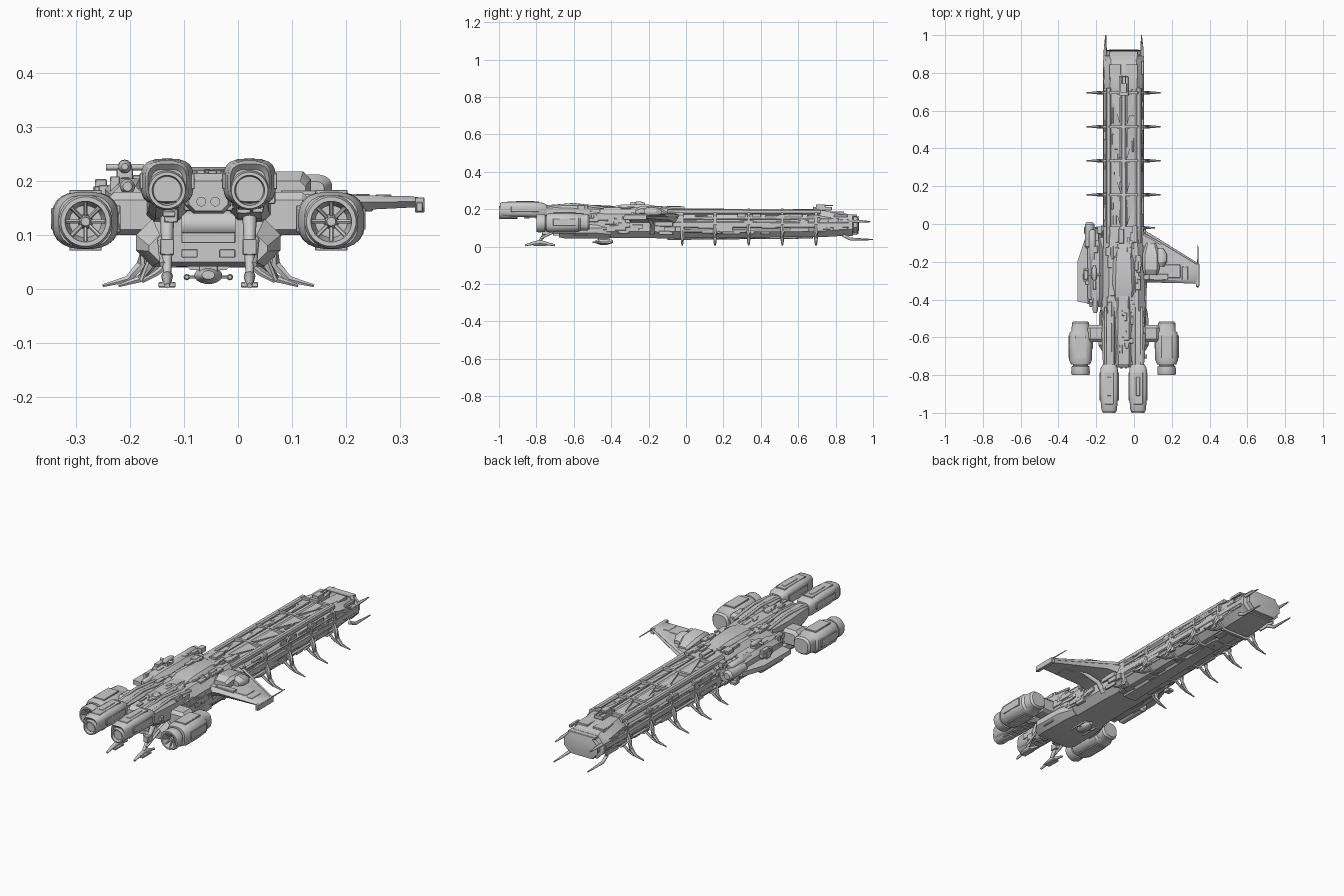
import bpy, bmesh, math, random
from mathutils import Vector
random.seed(4)
CX = -0.055  # hull centreline


def finish(name, bm, angle=32):
    bmesh.ops.recalc_face_normals(bm, faces=bm.faces)
    me = bpy.data.meshes.new(name)
    bm.to_mesh(me)
    bm.free()
    for p in me.polygons:
        p.use_smooth = True
    me.set_sharp_from_angle(angle=math.radians(angle))
    ob = bpy.data.objects.new(name, me)
    bpy.context.collection.objects.link(ob)
    return ob


def loft(name, rings, angle=32):
    bm = bmesh.new()
    vs = [[bm.verts.new(p) for p in r] for r in rings]
    n = len(vs[0])
    for a, b in zip(vs, vs[1:]):
        for i in range(n):
            bm.faces.new((a[i], a[(i + 1) % n], b[(i + 1) % n], b[i]))
    bm.faces.new(vs[0])
    bm.faces.new(vs[-1])
    return finish(name, bm, angle)


def octo(y, hw, z0, z1, c, cx=CX):
    return [(cx + x, y, z) for x, z in (
        (-hw + c, z0), (hw - c, z0), (hw, z0 + c), (hw, z1 - c),
        (hw - c, z1), (c - hw, z1), (-hw, z1 - c), (-hw, z0 + c))]


def hull(name, secs, cx=CX):
    return loft(name, [octo(*s, cx=cx) for s in secs])


def pod(name, cx, secs, n=24, e=0.6):
    """Rounded-square shell along y; sections are (y, centre z, rx, rz)."""
    f = lambda v: math.copysign(abs(v) ** e, v)
    ang = [2 * math.pi * (i + .5) / n for i in range(n)]
    return loft(name, [[(cx + rx * f(math.cos(a)), y, cz + rz * f(math.sin(a))) for a in ang]
                       for y, cz, rx, rz in secs])


def spin(name, cx, cz, prof, n=24):
    return pod(name, cx, [(y, cz, r, r) for y, r in prof], n, 1)


def rod(name, pts, radii, n=8):
    pts = [Vector(p) for p in pts]
    rings = []
    for i, p in enumerate(pts):
        d = (pts[min(i + 1, len(pts) - 1)] - pts[max(i - 1, 0)]).normalized()
        u = d.cross(Vector((0, 0, 1)) if abs(d.z) < .9 else Vector((0, 1, 0))).normalized()
        v = d.cross(u)
        rings.append([p + radii[i] * (u * math.cos(2 * math.pi * k / n) + v * math.sin(2 * math.pi * k / n))
                      for k in range(n)])
    return loft(name, rings, 50)


def boxes(name, items):
    """Each item is (x, y, z, sx, sy, sz), gathered into one bevelled mesh."""
    bm = bmesh.new()
    for x, y, z, sx, sy, sz in items:
        for v in bmesh.ops.create_cube(bm, size=1)['verts']:
            v.co = Vector((x + v.co.x * sx, y + v.co.y * sy, z + v.co.z * sz))
    ob = finish(name, bm)
    m = ob.modifiers.new("bevel", 'BEVEL')
    m.width = 0.0015
    m.segments = 1
    return ob


def scatter(name, n, lo, hi, smin, smax):
    R = random.uniform
    return boxes(name, [tuple(R(a, b) for a, b in zip(lo, hi)) + tuple(R(a, b) for a, b in zip(smin, smax))
                        for _ in range(n)])


# Long forward hull and nose
hull("long_hull", [(-.05, .10, .045, .188, .03), (.70, .098, .052, .188, .03),
                   (.72, .104, .05, .195, .032), (.86, .102, .058, .175, .035), (.885, .10, .06, .168, .035)])
hull("nose_collar", [(.87, .106, .056, .174, .036), (.89, .108, .056, .172, .036), (.895, .09, .07, .16, .03),
                     (.915, .088, .072, .158, .03), (.92, .095, .062, .166, .034), (.925, .06, .09, .145, .02)])
hull("top_spine", [(-.05, .016, .17, .203, .006), (.74, .013, .17, .20, .006)])
hull("belly_keel", [(-.1, .045, .035, .08, .012), (.68, .04, .043, .08, .012)])
boxes("nose_top_panels", [(CX + s * .045, .79, .178, .06, .11, .016) for s in (-1, 1)]
      + [(CX, .9, .165, .15, .03, .012), (CX, .9, .067, .13, .03, .012)])

# Roof wedges between the ribs
RIBS = (-.02, .155, .335, .515, .695)
for i, (a, b) in enumerate(zip(RIBS, RIBS[1:])):
    for s in (-1, 1):
        tri = [(CX + s * .018, a + .01), (CX + s * .018, b - .01), (CX + s * .064, b - .01)]
        loft(f"roof_wedge_{i}", [[(x, y, .18) for x, y in tri],
                                 [(x, y, .2 if k < 2 else .189) for k, (x, y) in enumerate(tri)]])

# Side longerons, pipes and forward prongs
for s in (-1, 1):
    hull("top_longeron", [(-.1, .014, .172, .201, .006), (.72, .014, .172, .199, .006)], CX + s * .08)
    hull("side_rail", [(-.1, .008, .10, .135, .005), (.87, .008, .10, .13, .005)], CX + s * .1)
    for z in (.083, .152):
        rod("side_pipe", [(CX + s * .101, -.3, z), (CX + s * .101, .7, z)], [.007, .006])
    rod("upper_prong", [(CX + s * .098, .83, .135), (CX + s * .098, .93, .135), (CX + s * .096, .985, .133)],
        [.009, .007, .003])
    rod("lower_prong", [(CX + s * .09, .84, .06), (CX + s * .095, .88, .04), (CX + s * .095, 1, .037)],
        [.009, .008, .003])
    scatter("side_panels", 46, (CX + s * .101, -.02, .075), (CX + s * .101, .85, .165),
            (.004, .03, .008), (.014, .1, .024))
scatter("roof_panels", 30, (CX - .065, 0, .188), (CX + .065, .7, .188), (.008, .02, .004), (.02, .09, .014))
scatter("belly_panels", 30, (CX - .06, -.1, .045), (CX + .06, .66, .05), (.015, .03, .006), (.04, .1, .014))

# Ribs with curved claw legs
for y in RIBS:
    hull("rib_frame", [(y - .007, .108, .04, .203, .034), (y + .007, .108, .04, .203, .034)])
    reach = .85 if y < 0 else 1
    for s in (-1, 1):
        P = lambda x, z: (CX + s * x * reach, y, z)
        rod("rib_leg", [P(.105, .115), P(.116, .08), P(.125, .045), P(.15, .018), P(.196, .006)],
            [.009, .012, .01, .007, .003], 6)
        rod("rib_leg_brace", [P(.085, .05), P(.112, .03), P(.145, .014)], [.007, .006, .004], 6)

# Nose turret
boxes("nose_turret_base", [(CX, .73, .203, .05, .1, .018), (CX, .72, .217, .034, .05, .018)])
for s in (-1, 1):
    rod("nose_turret_gun", [(CX + s * .01, .7, .22), (CX + s * .01, .785, .219)], [.005, .003])

# Main aft body, dorsal hump and belly
hull("main_body", [(-.68, .075, .07, .19, .03), (-.6, .112, .048, .205, .035), (-.45, .115, .045, .21, .035),
                   (-.2, .112, .045, .208, .035), (-.02, .106, .042, .203, .034)])
hull("dorsal_hump", [(-.42, .05, .18, .208, .01), (-.34, .06, .18, .226, .016), (-.2, .055, .18, .224, .016),
                     (-.08, .035, .18, .202, .008)])
hull("bridge_spine", [(-.76, .036, .145, .2, .012), (-.74, .042, .14, .214, .014),
                      (-.5, .042, .14, .22, .012), (-.36, .036, .15, .216, .01)])
hull("rear_belly", [(-.68, .11, .05, .1, .02), (-.64, .134, .042, .13, .03), (-.48, .13, .042, .13, .03),
                    (-.4, .11, .045, .12, .02)])
boxes("rear_bulkhead", [(CX, -.70, .16, .09, .06, .03), (CX, -.68, .095, .1, .05, .02),
                        (CX - .035, -.69, .066, .03, .04, .016), (CX + .035, -.69, .066, .03, .04, .016)])
rod("rear_drum", [(CX - .05, -.68, .12), (CX + .05, -.68, .12)], [.025, .025], 16)
for s in (-1, 1):
    spin("rear_port", CX + s * .013, .162, [(-.765, .009), (-.765, .006), (-.755, .006), (-.7, .009)], 12)
    scatter("body_side_panels", 36, (CX + s * .112, -.6, .07), (CX + s * .114, -.05, .175),
            (.006, .03, .01), (.02, .1, .03))
scatter("body_roof_panels", 40, (CX - .085, -.58, .205), (CX + .085, -.05, .209), (.012, .02, .006), (.03, .09, .018))
scatter("spine_panels", 14, (CX - .02, -.72, .214), (CX + .02, -.4, .216), (.012, .02, .006), (.03, .05, .014))

for s in (-1, 1):
    # Upper engines with open nozzles
    x = CX + s * .0765
    pod("upper_engine_cowl", x, [(-.985, .192, .03, .03), (-.995, .197, .036, .035), (-.985, .198, .041, .039),
        (-.9, .199, .049, .042), (-.82, .198, .049, .042), (-.765, .194, .046, .04), (-.745, .19, .036, .034)])
    spin("upper_engine_nozzle", x, .183, [(-.9, .036), (-.985, .037), (-1, .034), (-1, .028), (-.96, .022),
                                          (-.96, .011), (-.985, .006)])
    boxes("upper_engine_plates", [(x, -.87, .237, .05, .17, .008), (x, -.86, .241, .02, .1, .004)]
          + [(x + k * .047, -.86, .2, .008, .15, .03) for k in (-1, 1)]
          + [(x, y, .157, .05, .03, .012) for y in (-.92, -.85, -.79)])
    hull("upper_engine_pylon", [(-.76, .03, .155, .215, .01), (-.7, .036, .13, .222, .014),
                                (-.58, .04, .12, .218, .014), (-.46, .03, .14, .21, .01)], x)
    scatter("pylon_machinery", 34, (x - .034, -.74, .13), (x + .034, -.5, .215), (.01, .015, .01), (.03, .05, .025))
    for k in (-.02, .02):
        rod("pylon_pipe", [(x + k, -.76, .213), (x + k, -.6, .226), (x + k, -.44, .207)], [.007] * 3)

    # Side engines, mounts and intakes
    x = CX + s * .228
    pod("side_engine_shell", x, [(-.515, .13, .038, .036), (-.525, .13, .046, .044), (-.565, .13, .048, .046),
        (-.575, .128, .058, .05), (-.64, .128, .063, .053), (-.72, .127, .061, .053), (-.745, .126, .05, .048)], e=.75)
    spin("side_engine_nozzle", x, .125, [(-.72, .042), (-.75, .04), (-.755, .048), (-.79, .05), (-.8, .046),
                                         (-.8, .038), (-.76, .03), (-.76, .014), (-.785, .008)])
    for k in range(8):
        a = k * math.pi / 4
        d = (math.cos(a), math.sin(a))
        rod("side_engine_vane", [(x + d[0] * .012, -.775, .125 + d[1] * .012),
                                 (x + d[0] * .038, -.79, .125 + d[1] * .038)], [.004, .004], 6)
    boxes("side_engine_plates", [(x, -.65, .18, .06, .12, .008), (x, -.65, .075, .06, .12, .008),
          (x + s * .06, -.65, .13, .008, .12, .04), (x - s * .058, -.62, .13, .014, .08, .05)])
    hull("side_engine_mount", [(-.625, .05, .11, .165, .012), (-.61, .055, .1, .18, .016),
                               (-.55, .055, .1, .18, .016), (-.535, .048, .11, .165, .012)], CX + s * .135)
    rod("mount_joint", [(CX + s * .1, -.58, .15), (CX + s * .2, -.58, .14)], [.033, .026], 14)

    # Aft landing struts and feet
    x = CX + s * .0765
    rod("landing_strut", [(x, -.69, .15), (x, -.74, .085), (x, -.79, .02)], [.014, .011, .007])
    rod("landing_strut_brace", [(x + s * .012, -.66, .1), (x + s * .008, -.775, .045)], [.007, .006])
    rod("landing_foot", [(x, -.86, .006), (x, -.815, .018), (x, -.78, .024), (x, -.745, .016), (x, -.7, .006)],
        [.005, .009, .011, .009, .005])
    boxes("landing_knee", [(x, -.75, .078, .026, .04, .03), (x, -.78, .008, .032, .07, .01)])

# Belly turret
pod("belly_turret", CX, [(-.485, .026, .012, .008), (-.46, .025, .026, .016), (-.42, .025, .026, .016),
                         (-.39, .027, .012, .008)], 16, 1)
boxes("belly_turret_mount", [(CX, -.44, .04, .035, .06, .02), (CX, -.44, .022, .075, .012, .006)])
for s in (-1, 1):
    rod("belly_gun", [(CX + s * .04, -.4, .022), (CX + s * .04, -.5, .022)], [.006, .004])

# Right wing, root fairing and tip pod
loft("right_wing", [[(x, y0, zm), (x, y0 + .015, z1), (x, y1 - .02, z1), (x, y1, zm), (x, y1 - .02, z0), (x, y0 + .015, z0)]
     for x, y0, y1, z0, z1, zm in ((.03, -.31, -.03, .12, .18, .15), (.1, -.31, -.065, .14, .176, .16),
                                   (.32, -.315, -.2, .151, .172, .162), (.335, -.315, -.215, .152, .17, .162))])
boxes("wing_tip_pod", [(.337, -.27, .156, .018, .12, .028), (.337, -.315, .152, .012, .04, .018)])
rod("wing_tip_antenna", [(.338, -.24, .165), (.338, -.11, .165)], [.004, .002], 6)
hull("wing_root_fairing", [(-.27, .035, .165, .2, .01), (-.24, .045, .165, .218, .014), (-.16, .045, .165, .215, .014),
                           (-.1, .025, .165, .185, .008)], .09)
pod("wing_turret", .14, [(-.225, .185, .02, .015), (-.2, .187, .035, .026), (-.16, .185, .035, .024),
                         (-.13, .18, .015, .012)], 16, .8)
rod("wing_brace", [(.04, -.18, .07), (.08, -.18, .115), (.17, -.2, .152)], [.014, .011, .009])
boxes("wing_plates", [(.2, -.25, .173, .09, .07, .006), (.27, -.26, .172, .03, .07, .006),
                      (.13, -.28, .178, .1, .03, .01), (.2, -.25, .148, .1, .06, .008)])
rod("wing_edge_pipe", [(.06, -.045, .165), (.12, -.08, .165), (.33, -.208, .163)], [.008, .007, .005])

# Left equipment cluster with guns
loft("cluster_plate", [[(x, y, z) for x, y in ((-.3, -.41), (-.3, -.2), (-.26, -.08), (-.15, -.03), (-.15, -.44))]
                       for z in (.135, .158)])
hull("cluster_core", [(-.44, .03, .13, .19, .015), (-.38, .042, .1, .205, .02), (-.15, .042, .1, .205, .02),
                      (-.02, .028, .12, .18, .015)], -.205)
scatter("cluster_machinery", 60, (-.255, -.42, .105), (-.175, -.03, .2), (.015, .02, .012), (.04, .07, .035))
for x, z, y0, y1, r in ((-.235, .165, -.13, .01, .026), (-.205, .19, -.47, -.3, .014),
                        (-.25, .12, -.4, -.22, .025), (-.22, .19, -.2, -.03, .018)):
    spin("cluster_tank", x, z, [(y0, r * .6), (y0 + .012, r), (y1 - .012, r), (y1, r * .6)], 16)
spin("cluster_gun_pod", -.21, .227, [(-.3, .006), (-.29, .012), (-.24, .013), (-.22, .006)], 14)
rod("cluster_gun_barrel", [(-.245, -.27, .226), (-.175, -.27, .226)], [.006, .006])
boxes("cluster_gun_base", [(-.21, -.26, .208, .03, .05, .03)])
